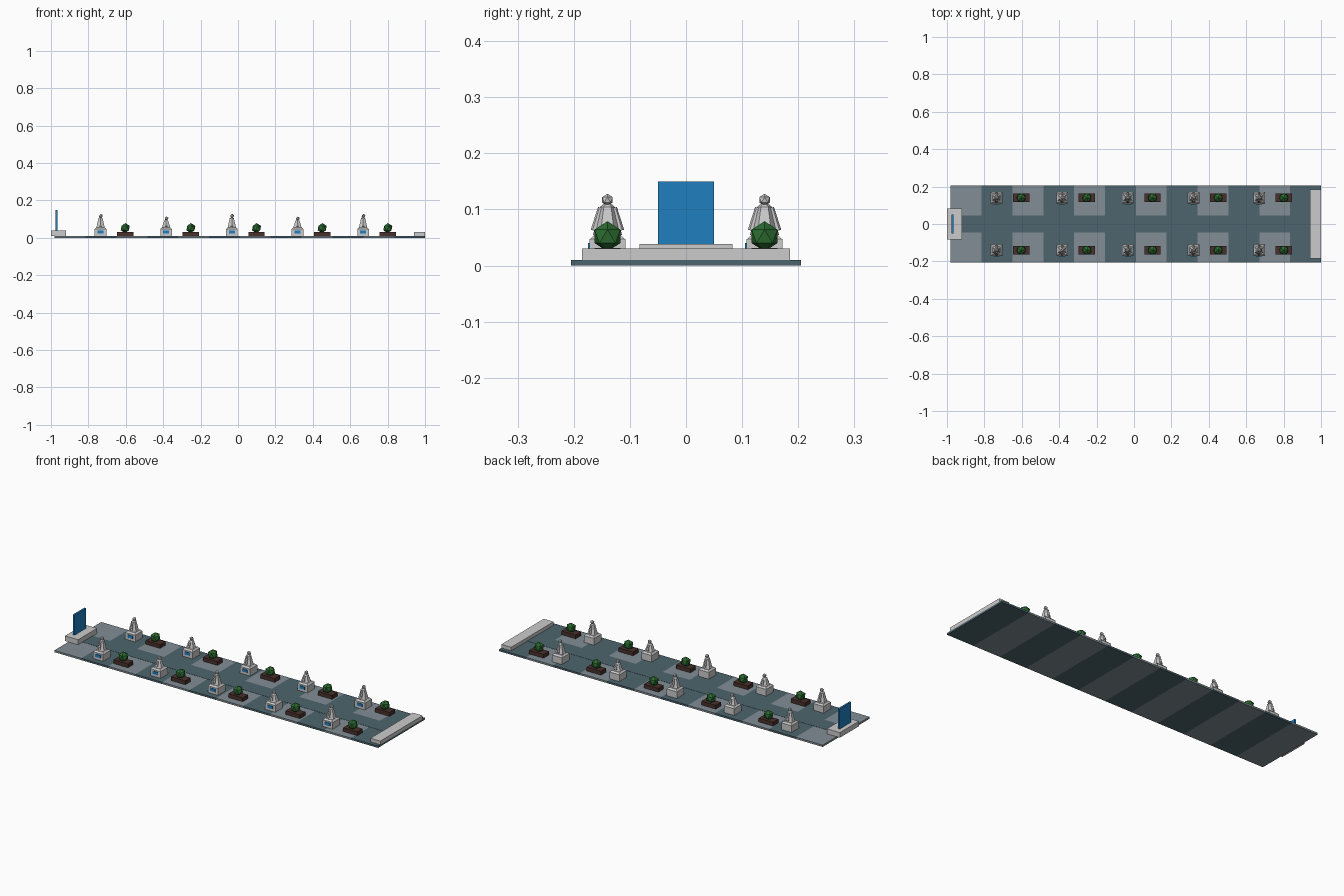
import bpy, math
from mathutils import Vector

if "Cube" in bpy.data.objects:
    bpy.data.objects.remove(bpy.data.objects["Cube"])


def material(name, rgb):
    m = bpy.data.materials.new(name)
    m.diffuse_color = (*rgb, 1)
    m.use_nodes = True
    m.node_tree.nodes["Principled BSDF"].inputs["Base Color"].default_value = m.diffuse_color
    return m


DARK = material("dark_paving", (0.075, 0.13, 0.155))
LIGHT = material("light_paving", (0.22, 0.27, 0.30))
BLUE = material("blue", (0.014, 0.21, 0.53))
GREEN = material("leaf_green", (0.025, 0.15, 0.03))
BROWN = material("soil_brown", (0.065, 0.03, 0.025))


def finish(name, mat):
    ob = bpy.context.object
    ob.name = name
    if mat:
        ob.data.materials.append(mat)
    return ob


def box(name, x, y, z, mat=None):
    lo, hi = Vector((x[0], y[0], z[0])), Vector((x[1], y[1], z[1]))
    bpy.ops.mesh.primitive_cube_add(size=1, location=(lo + hi) / 2)
    bpy.context.object.scale = hi - lo
    return finish(name, mat)


def frustum(name, loc, r1, r2, z0, z1, sides, mat=None, turn=0.0):
    bpy.ops.mesh.primitive_cone_add(vertices=sides, radius1=r1, radius2=r2, depth=z1 - z0,
                                    location=(loc[0], loc[1], (z0 + z1) / 2),
                                    rotation=(0, 0, turn))
    return finish(name, mat)


def limb(name, a, b, r1, r2):
    a, b = Vector(a), Vector(b)
    d = b - a
    bpy.ops.mesh.primitive_cone_add(vertices=6, radius1=r1, radius2=r2, depth=d.length,
                                    location=(a + b) / 2,
                                    rotation=d.to_track_quat('Z', 'Y').to_euler())
    return finish(name, None)


def ball(name, loc, r, mat=None):
    bpy.ops.mesh.primitive_ico_sphere_add(subdivisions=1, radius=r, location=loc)
    return finish(name, mat)


# Paving: alternating cross strips and a central path
STRIP = 1.98 / 12
for i in range(12):
    x0 = -0.98 + i * STRIP
    box("paving_strip", (x0, x0 + STRIP), (-0.205, 0.205), (0, 0.01), DARK if i % 2 else LIGHT)
box("central_path", (-0.975, 0.995), (-0.045, 0.045), (0.005, 0.011), DARK)

# Entrance plinth with upright panel, and the step at the far end
box("entrance_plinth", (-1.0, -0.92), (-0.083, 0.083), (0.01, 0.038))
box("entrance_panel", (-0.975, -0.965), (-0.05, 0.05), (0.038, 0.15), BLUE)
box("end_step", (0.94, 1.0), (-0.185, 0.185), (0.01, 0.03))


def statue(x, y, tall):
    h = 0.0 if tall else -0.014
    q = math.pi / 4
    # Stepped pedestal and plaque
    box("pedestal", (x - 0.031, x + 0.031), (y - 0.032, y + 0.032), (0.01, 0.047))
    frustum("pedestal_cap", (x, y), 0.044, 0.033, 0.047, 0.055, 4, turn=q)
    box("plaque", (x - 0.016, x + 0.016), (y - 0.035, y - 0.031), (0.024, 0.040), BLUE)
    # Robed figure
    frustum("robe", (x, y), 0.026, 0.013, 0.054, 0.104 + h, 6)
    frustum("shoulders", (x, y), 0.014, 0.006, 0.104 + h, 0.110 + h, 6)
    for s in (-1, 1):
        limb("arm", (x, y + s * 0.023, 0.062), (x, y + s * 0.012, 0.103 + h), 0.007, 0.005)
    ball("head", (x + 0.002, y, 0.117 + h), 0.011)


# Two rows of statues and shrub beds
for side in (-0.14, 0.14):
    for i in range(5):
        x = -0.735 + 0.351 * i
        statue(x, side, i % 2 == 0)
        bx = x + 0.132
        box("planting_bed", (bx - 0.044, bx + 0.044), (side - 0.023, side + 0.023),
            (0.01, 0.031), BROWN)
        ball("shrub", (bx, side, 0.052), 0.027, GREEN)
